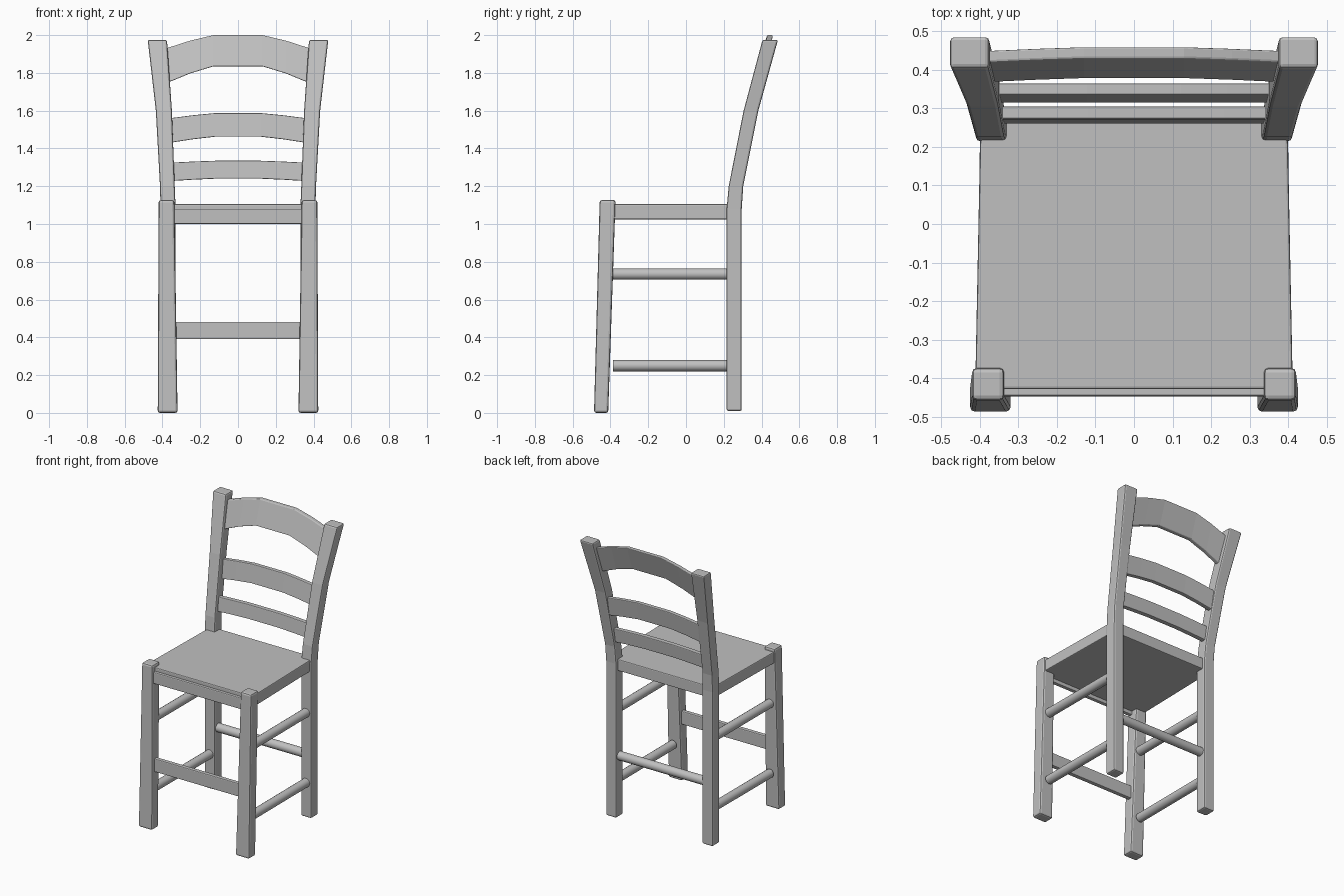
import bpy, bmesh, math
from mathutils import Matrix, Vector

cube = bpy.data.objects.get("Cube")
if cube:
    bpy.data.objects.remove(cube)

wood = bpy.data.materials.new("grey_wood")
wood.use_nodes = True
grey = (0.53, 0.53, 0.53, 1)
wood.diffuse_color = grey
wood.node_tree.nodes["Principled BSDF"].inputs["Base Color"].default_value = grey


def finish(name, bm, bevel=0, mirror=False):
    bmesh.ops.recalc_face_normals(bm, faces=bm.faces)
    mesh = bpy.data.meshes.new(name)
    bm.to_mesh(mesh)
    bm.free()
    mesh.materials.append(wood)
    ob = bpy.data.objects.new(name, mesh)
    bpy.context.collection.objects.link(ob)
    if bevel:
        mod = ob.modifiers.new("soft_edges", "BEVEL")
        mod.width, mod.segments = bevel, 2
        mod.limit_method, mod.angle_limit = "ANGLE", math.radians(40)
    if mirror:
        ob.modifiers.new("other_side", "MIRROR")
    return ob


def loft(name, rings, **options):
    """Skin a chain of four-cornered cross-sections and cap the ends."""
    bm = bmesh.new()
    loops = [[bm.verts.new(p) for p in ring] for ring in rings]
    for a, b in zip(loops, loops[1:]):
        for i in range(4):
            j = (i + 1) % 4
            bm.faces.new((a[i], a[j], b[j], b[i]))
    bm.faces.new(loops[0])
    bm.faces.new(loops[-1])
    return finish(name, bm, **options)


def level(x0, x1, y0, y1, z):
    return [(x0, y0, z), (x1, y0, z), (x1, y1, z), (x0, y1, z)]


def board(name, half, y0, y1, z0, z1):
    return loft(name, [level(-half, half, y0, y1, z) for z in (z0, z1)], bevel=0.006)


def dowel(name, start, end, mirror=False, radius=0.03):
    a, b = Vector(start), Vector(end)
    turn = (b - a).to_track_quat("Z", "Y").to_matrix().to_4x4()
    bm = bmesh.new()
    bmesh.ops.create_cone(bm, cap_ends=True, segments=16, radius1=radius, radius2=radius,
                          depth=(b - a).length,
                          matrix=Matrix.Translation((a + b) / 2) @ turn)
    ob = finish(name, bm, mirror=mirror)
    for face in ob.data.polygons:
        face.use_smooth = len(face.vertices) == 4


def slat(name, half, ends, middle, y_low, y_high, thick, bow=0):
    """Arched back slat; ends and middle are (bottom, top) heights."""
    rings = []
    for t in (-1, -0.67, -0.34, 0, 0.34, 0.67, 1):
        arch = min(1, (1 - abs(t)) / 0.66)
        arch = arch * (1.3 - 0.3 * arch)
        low, high = (e + (m - e) * arch for e, m in zip(ends, middle))
        x, y = t * half, bow * arch
        rings.append([(x, y_low + y, low), (x, y_low + y + thick, low),
                      (x, y_high + y + thick, high), (x, y_high + y, high)])
    loft(name, rings, bevel=0.005)


# Legs
loft("front_legs", [level(0.32, 0.425, -0.487, -0.412, 0),
                    level(0.337, 0.42, -0.457, -0.373, 1.127)], bevel=0.012, mirror=True)
loft("back_legs", [level(0.33, 0.41, 0.215, 0.295, 0.01),
                   level(0.33, 0.41, 0.215, 0.295, 1.08),
                   level(0.335, 0.413, 0.226, 0.303, 1.2),
                   level(0.35, 0.435, 0.305, 0.383, 1.6),
                   level(0.376, 0.478, 0.405, 0.487, 1.975)], bevel=0.01, mirror=True)

# Seat panel, slightly narrower at the back
loft("seat", [[(-0.412, -0.428, z), (0.412, -0.428, z), (0.398, 0.275, z), (-0.398, 0.275, z)]
              for z in (1.025, 1.105)], bevel=0.006)
board("front_seat_rail", 0.35, -0.447, -0.42, 1.0, 1.08)

# Stretchers
board("front_stretcher", 0.34, -0.447, -0.417, 0.39, 0.482)
dowel("back_stretcher", (-0.345, 0.255, 0.43), (0.345, 0.255, 0.43))
for label, z in (("lower", 0.25), ("upper", 0.735)):
    dowel(label + "_side_stretchers", (0.372, -0.387, z), (0.37, 0.23, z), mirror=True)

# Back slats
slat("top_slat", 0.38, (1.745, 1.93), (1.835, 2.0), 0.367, 0.42, 0.03, bow=0.01)
slat("middle_slat", 0.36, (1.43, 1.56), (1.462, 1.587), 0.315, 0.335, 0.03)
slat("lower_slat", 0.35, (1.228, 1.325), (1.24, 1.335), 0.26, 0.272, 0.033)
